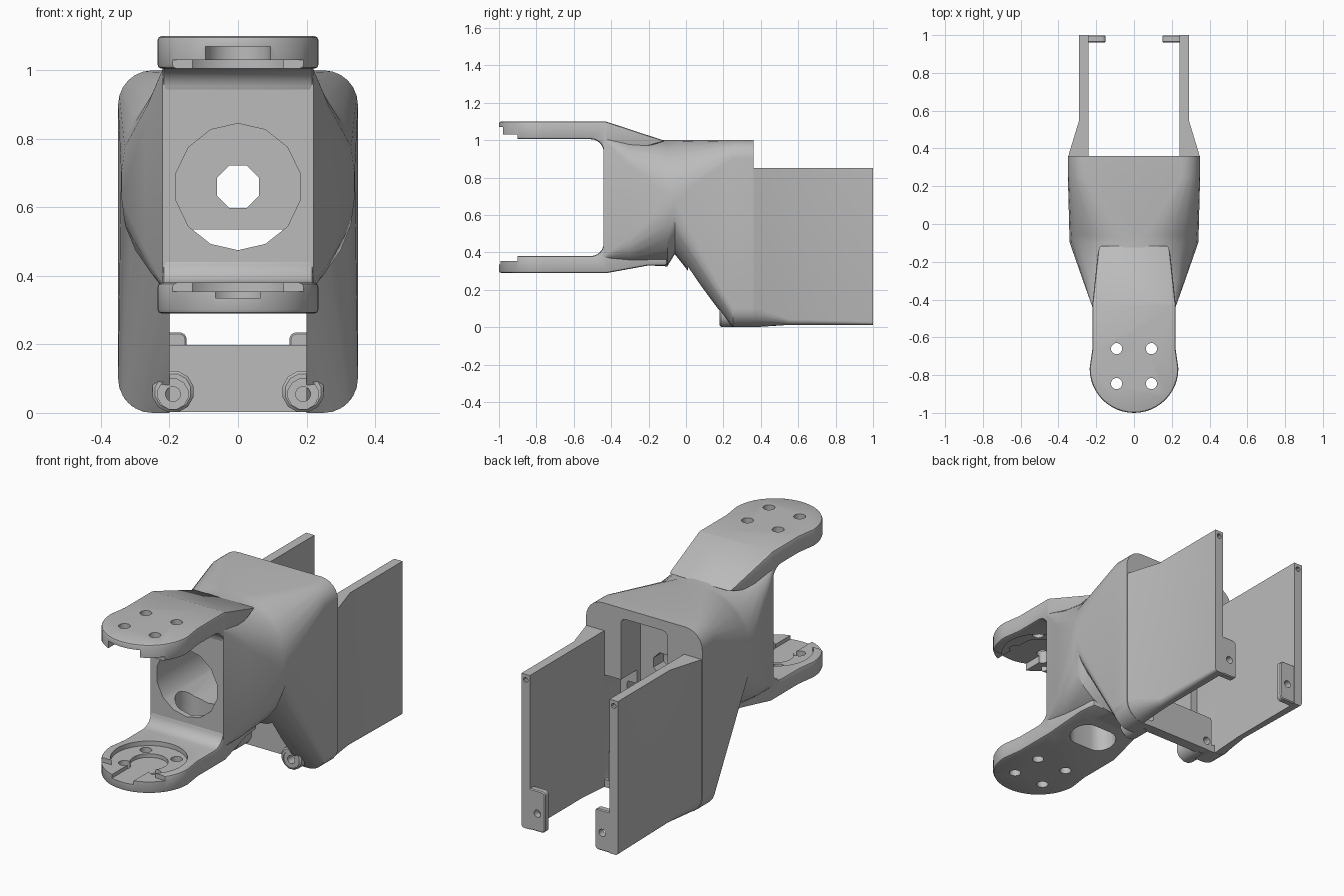
import bpy, bmesh
from math import sin, cos, pi, radians

if "Cube" in bpy.data.objects:
    bpy.data.objects.remove(bpy.data.objects["Cube"])

grey = bpy.data.materials.new("matte grey")
grey.use_nodes = True
grey.diffuse_color = (0.5, 0.5, 0.5, 1)
grey.node_tree.nodes["Principled BSDF"].inputs["Base Color"].default_value = (0.5, 0.5, 0.5, 1)


def loft(name, rings):
    """Closed solid through rings of 3D points."""
    bm = bmesh.new()
    vs = [[bm.verts.new(p) for p in ring] for ring in rings]
    n = len(vs[0])
    for a, b in zip(vs, vs[1:]):
        for i in range(n):
            bm.faces.new((a[i], a[(i + 1) % n], b[(i + 1) % n], b[i]))
    bm.faces.new(vs[0])
    bm.faces.new(vs[-1])
    bmesh.ops.recalc_face_normals(bm, faces=bm.faces)
    me = bpy.data.meshes.new(name)
    bm.to_mesh(me)
    bm.free()
    me.materials.append(grey)
    ob = bpy.data.objects.new(name, me)
    bpy.context.collection.objects.link(ob)
    return ob


def prism(name, pts, axis, lo, hi):
    """Extrude a 2D outline along an axis: x (y,z), y (x,z) or z (x,y)."""
    def place(p, d):
        return {"x": (d, *p), "y": (p[0], d, p[1]), "z": (*p, d)}[axis]
    return loft(name, [[place(p, d) for p in pts] for d in (lo, hi)])


def circle(u, v, r, n=24):
    return [(u + r * cos(2 * pi * (i + .5) / n), v + r * sin(2 * pi * (i + .5) / n)) for i in range(n)]


def round_rect(u0, u1, v0, v1, r, n=6):
    pts = []
    for k, (u, v) in enumerate([(u1 - r, v1 - r), (u0 + r, v1 - r), (u0 + r, v0 + r), (u1 - r, v0 + r)]):
        for i in range(n + 1):
            t = pi / 2 * (k + i / n)
            pts.append((u + r * cos(t), v + r * sin(t)))
    return pts


def apply(ob, mod):
    bpy.context.view_layer.objects.active = ob
    bpy.ops.object.modifier_apply(modifier=mod.name)


def boolean(ob, cutter, op="DIFFERENCE"):
    mod = ob.modifiers.new("cut", "BOOLEAN")
    mod.operation, mod.solver, mod.object = op, "EXACT", cutter
    apply(ob, mod)
    bpy.data.objects.remove(cutter)


def bevel(ob, width, segments=2, angle=50):
    mod = ob.modifiers.new("bevel", "BEVEL")
    mod.width, mod.segments, mod.angle_limit = width, segments, radians(angle)
    apply(ob, mod)


parts = []

# Main housing: square neck swelling to a round barrel, then a tall rounded box
sections = [(-.44, .22, .36, 1.02, .02), (-.30, .27, .335, 1.0, .14), (-.10, .34, .325, 1.0, .30),
            (-.06, .342, .39, 1.0, .28), (.25, .35, 0, 1.0, .10), (.36, .35, 0, 1.0, .10)]
housing = loft("housing", [[(x, y, z) for x, z in round_rect(-w, w, z0, z1, r)]
                           for y, w, z0, z1, r in sections])
parts.append(housing)

# Hollows: front bore, shaft hole, rear pocket, lower cavity, wide rear mouth, underside window
boolean(housing, prism("bore", circle(0, .66, .185, 14), "y", -.6, .1))
boolean(housing, prism("pocket", round_rect(-.14, .14, .5, .945, .03), "y", .19, .5))
boolean(housing, prism("cavity", round_rect(-.2, .2, -.2, .535, .01, 2), "y", .01, .5))
boolean(housing, prism("mouth", round_rect(-.24, .24, .04, .61, .01, 2), "y", .22, .5))
boolean(housing, prism("shaft_hole", circle(0, .66, .067, 8), "y", 0, .5))
window = round_rect(-.13, .13, -.41, -.25, .079)
boolean(housing, prism("window", window, "z", .2, .6))

# Fork arms: side profile crossed with a round-ended plan
HUB = -.765
plan = [(.235 * cos(t), HUB + .235 * sin(t)) for t in [pi + pi * i / 24 for i in range(25)]]
plan += [(.22, -.66), (.22, -.42), (.18, -.05), (-.18, -.05), (-.22, -.42), (-.22, -.66)]


def fillet(z, d):
    """Inner corner curve between the arm face and the neck."""
    r = .07
    return [(-.44 - r + r * sin(t), z + d * (r - r * cos(t))) for t in [pi / 2 * i / 6 for i in range(7)]]


upper = [(-1.1, 1.10), (-.43, 1.10), (-.11, .995), (-.3, .94)] + fillet(1.005, -1)[::-1] + [(-1.1, 1.005)]
lower = [(-1.1, .29), (-.42, .29), (-.2, .33), (-.1, .33), (-.1, .37), (-.3, .42)] \
    + fillet(.38, 1)[::-1] + [(-1.1, .38)]

for name, profile, face, d, depth, slot in (("upper_arm", upper, 1.005, 1, .065, .095),
                                            ("lower_arm", lower, .38, -1, .045, .065)):
    arm = prism(name, profile, "x", -.3, .3)
    boolean(arm, prism("plan", plan, "z", 0, 1.3), "INTERSECT")
    bevel(arm, .012)

    def sink(outline, amount):
        lo, hi = sorted((face - d * .05, face + d * amount))
        boolean(arm, prism("sink", outline, "z", lo, hi))

    # Disc recess, trimmed rim at the tip, keyed slot and screw holes
    sink(circle(0, HUB, .19, 32), .025)
    sink(round_rect(-.4, .4, -1.2, -.9, .01, 1), .025)
    sink(circle(0, HUB, .095), depth)
    sink(round_rect(-slot, slot, -1.2, HUB, .01, 1), depth)
    for x in (-.092, .092):
        for y in (-.66, -.845):
            sink(circle(x, y, .03, 12), .3)
    if d < 0:
        boolean(arm, prism("window", window, "z", .2, .6))
    parts.append(arm)

# Lower cross plate with its two screw bosses
cross = prism("cross_plate", round_rect(-.22, .22, .003, .198, .01, 2), "y", .30, .358)
parts.append(cross)
for s, side in ((1, "left"), (-1, "right")):
    boss = prism(side + "_boss", circle(s * .19, .062, .062, 12), "y", .18, .32)
    bevel(boss, .008, 1)
    boolean(boss, prism("ring", circle(s * .19, .055, .045, 12), "y", .1, .185))
    drill = circle(s * .19, .055, .022, 12)
    boolean(boss, prism("drill", drill, "y", .1, .5))
    boolean(cross, prism("drill", drill, "y", .1, .5))
    parts.append(boss)

    # Side plate: flared root, thin sheet, rounded lower outer edge
    rings = []
    for y, out, r, z0 in ((.33, .35, .10, 0), (.37, .345, .10, 0), (.55, .29, .03, .012), (1.0, .29, .015, .012)):
        ring = [(.24, z0), (.24, .85), (out, .85)]
        ring += [(out - r + r * cos(t), z0 + r - r * sin(t)) for t in [pi / 2 * i / 5 for i in range(6)]]
        rings.append([(s * x, y, z) for x, z in ring])
    plate = loft(side + "_plate", rings)
    boolean(plate, prism("pin_hole", circle(s * .265, .82, .014, 10), "y", .9, 1.1))
    parts.append(plate)

    # Inward tab at the rear foot of the plate
    x0, x1 = sorted((s * .15, s * .26))
    tab = prism(side + "_tab", round_rect(x0, x1, .012, .235, .02, 4), "y", .962, .999)
    bevel(tab, .005, 1)
    boolean(tab, prism("tab_hole", circle(s * .195, .11, .02, 12), "y", .9, 1.1))
    parts.append(tab)

# Smooth the curved surfaces, keep the edges crisp
for ob in bpy.context.view_layer.objects:
    ob.select_set(False)
for ob in parts:
    bpy.context.view_layer.objects.active = ob
    ob.select_set(True)
    bpy.ops.object.shade_smooth_by_angle(angle=radians(32))
    ob.select_set(False)
